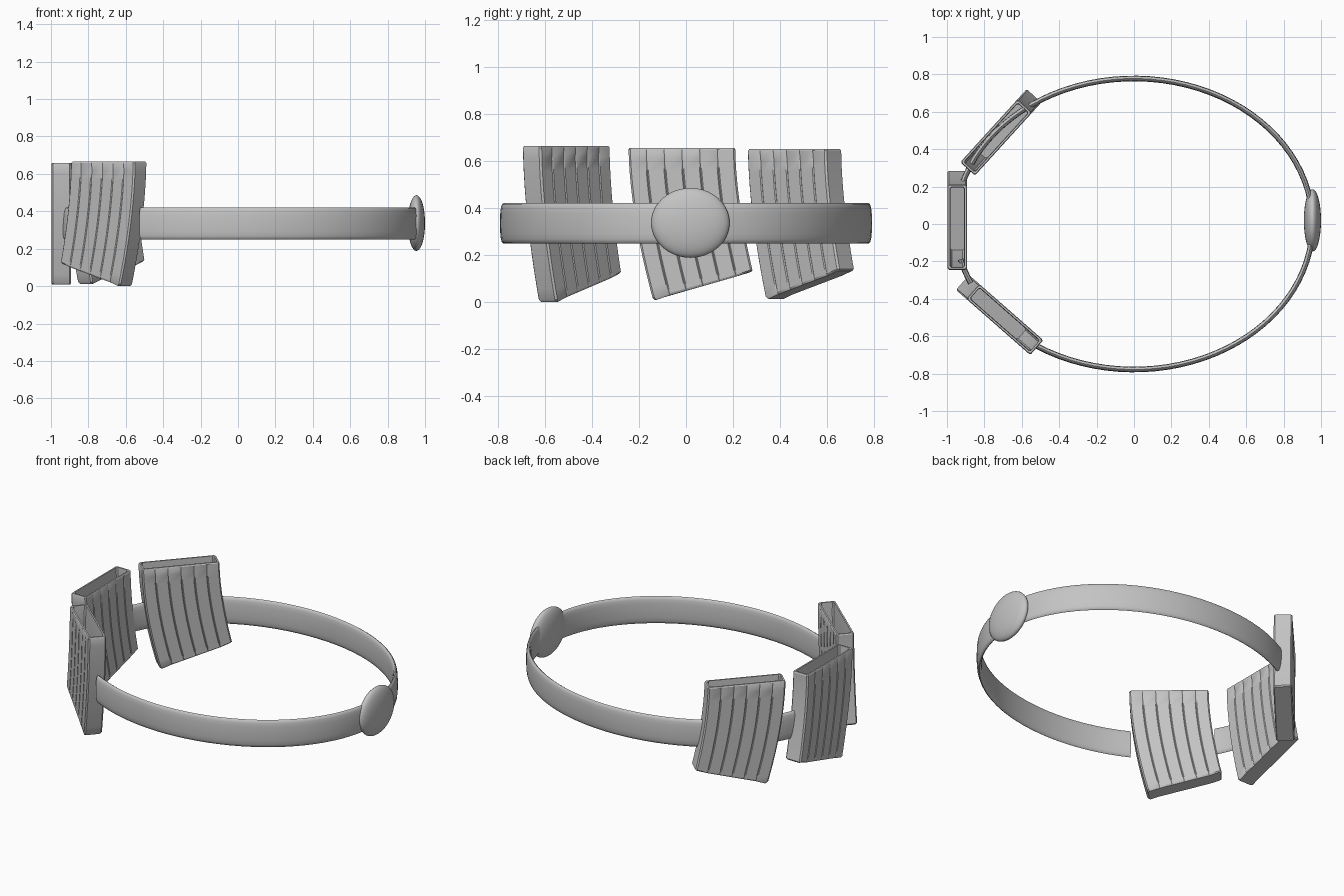
import bpy, bmesh, math
from mathutils import Vector

cube = bpy.data.objects.get("Cube")
if cube:
    bpy.data.objects.remove(cube, do_unlink=True)

grey = bpy.data.materials.new("plain grey")
grey.use_nodes = True
colour = (0.55, 0.55, 0.55, 1)
grey.diffuse_color = colour
grey.node_tree.nodes["Principled BSDF"].inputs["Base Color"].default_value = colour


def loft(name, rings, angle=30):
    """Skin a list of equal rings and cap both ends."""
    bm = bmesh.new()
    loops = [[bm.verts.new(p) for p in ring] for ring in rings]
    n = len(loops[0])
    for a, b in zip(loops, loops[1:]):
        for i in range(n):
            j = (i + 1) % n
            bm.faces.new((a[i], a[j], b[j], b[i]))
    bm.faces.new(loops[0])
    bm.faces.new(loops[-1])
    bmesh.ops.recalc_face_normals(bm, faces=bm.faces)
    mesh = bpy.data.meshes.new(name)
    bm.to_mesh(mesh)
    bm.free()
    obj = bpy.data.objects.new(name, mesh)
    bpy.context.collection.objects.link(obj)
    finish(obj, angle)


def finish(obj, angle):
    obj.data.materials.append(grey)
    bpy.ops.object.select_all(action='DESELECT')
    obj.select_set(True)
    bpy.context.view_layer.objects.active = obj
    bpy.ops.object.shade_smooth_by_angle(angle=math.radians(angle))


# Belt: oval path with a rounded flat strip section
def belt(name, start, end):
    steps = max(4, int((end - start) / 4))
    rings = []
    for k in range(steps + 1):
        t = math.radians(start + (end - start) * k / steps)
        centre = Vector((0.955 * math.cos(t), 0.778 * math.sin(t), 0.335))
        out = Vector((0.778 * math.cos(t), 0.955 * math.sin(t), 0)).normalized()
        ring = []
        for i in range(16):
            a = math.tau * i / 16
            c, s = math.cos(a), math.sin(a)
            side = math.copysign(abs(c) ** 0.8, c) * 0.015
            up = math.copysign(abs(s) ** 0.7, s) * 0.086
            ring.append(centre + out * side + Vector((0, 0, up)))
        rings.append(ring)
    loft(name, rings, 50)


belt("belt_main", -123, 165)
belt("belt_link", 194, 204)


# Pouch: curved open box with five fine grooves on both broad faces
def section(groove, wall):
    """Outline as (fraction across, inset across, offset in thickness)."""
    half = 0.053 - wall
    face = [(0, wall + 0.008, half)]
    for i in range(1, 6):
        for d in (-1, 0, 1):
            face.append((i / 6 + d * 0.01, 0, half - (groove if d == 0 else 0)))
    face.append((1, -wall - 0.008, half))
    edge = [(1, -wall, half - 0.008)]
    start = [(0, wall, half - 0.008)]
    front = start + face + edge
    return front + [(f, i, -n) for f, i, n in reversed(front)]


def pouch(name, origin, along, top, bottom):
    origin, along = Vector(origin), Vector(along).normalized()
    normal = Vector((along.y, -along.x, 0))

    def ring(v, groove, wall):
        sweep = v ** 1.7
        left, right = -0.245 + 0.105 * sweep, 0.21 + 0.075 * sweep
        points = []
        for f, inset, n in section(groove, wall):
            u = left + (right - left) * f + inset
            drop = (top - bottom) - 0.12 * f
            p = origin + along * u + normal * n
            p.z = top - drop * v
            points.append(p)
        return points

    steps = 12
    outer = [ring(1, 0.0, 0.006), ring(0.985, 0.004, 0)]
    outer += [ring(k / steps, 0.004, 0) for k in range(steps - 1, 0, -1)]
    outer += [ring(0.012, 0, 0), ring(0, 0, 0.004)]
    inner = [ring(0, 0, 0.013)]
    inner += [ring(k / steps, 0, 0.016) for k in range(1, steps)]
    loft(name, outer + inner)


pouch("middle_pouch", (-0.945, 0, 0), (0, 1, 0), 0.657, 0.008)
pouch("front_pouch", (-0.704, -0.499, 0), (-0.752, 0.659, 0), 0.665, 0.0)
pouch("back_pouch", (-0.725, 0.476, 0), (0.673, 0.74, 0), 0.652, 0.012)

# Buckle: flattened oval dome
bpy.ops.mesh.primitive_uv_sphere_add(segments=32, ring_count=20, location=(0.954, 0.019, 0.337))
buckle = bpy.context.object
buckle.name = "buckle"
buckle.scale = (0.046, 0.167, 0.149)
bpy.ops.object.transform_apply(location=False, rotation=False, scale=True)
finish(buckle, 60)
